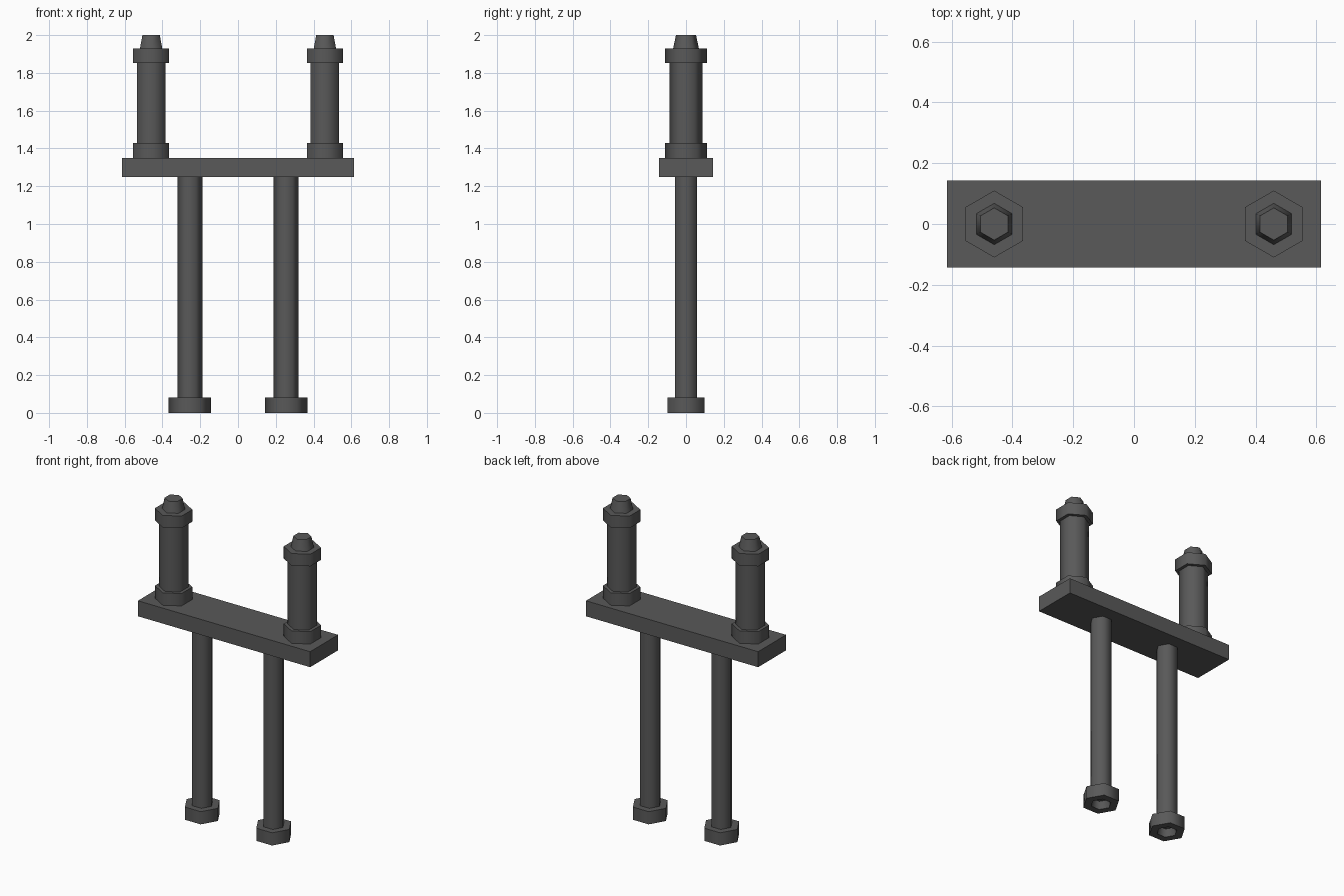
import bpy, bmesh
from math import pi, radians, cos, sin

cube = bpy.data.objects.get("Cube")
if cube:
    bpy.data.objects.remove(cube, do_unlink=True)

steel = bpy.data.materials.new("dark_grey_steel")
steel.use_nodes = True
colour = (0.1, 0.1, 0.1, 1)
steel.diffuse_color = colour
steel.node_tree.nodes["Principled BSDF"].inputs["Base Color"].default_value = colour


def finish(name, bm, location):
    bmesh.ops.recalc_face_normals(bm, faces=bm.faces)
    mesh = bpy.data.meshes.new(name)
    bm.to_mesh(mesh)
    bm.free()
    mesh.materials.append(steel)
    obj = bpy.data.objects.new(name, mesh)
    obj.location = location
    bpy.context.collection.objects.link(obj)
    return obj


def hex_turning(name, profile, x, turn):
    """Six-sided solid through (radius, height) rings, capped at both ends."""
    bm = bmesh.new()
    rings = [[bm.verts.new((r * cos(turn + i * pi / 3), r * sin(turn + i * pi / 3), z))
              for i in range(6)] for r, z in profile]
    for low, high in zip(rings, rings[1:]):
        for i in range(6):
            j = (i + 1) % 6
            bm.faces.new((low[i], low[j], high[j], high[i]))
    bm.faces.new(rings[0][::-1])
    bm.faces.new(rings[-1])
    obj = finish(name, bm, (x, 0, 0))
    # Soften the six sides while the steps and end caps stay crisp
    bpy.ops.object.select_all(action="DESELECT")
    obj.select_set(True)
    bpy.context.view_layer.objects.active = obj
    bpy.ops.object.shade_smooth_by_angle(angle=radians(62))


# Cross plate
bm = bmesh.new()
bmesh.ops.create_cube(bm, size=1)
bmesh.ops.scale(bm, vec=(1.23, 0.285, 0.1), verts=bm.verts)
finish("cross_plate", bm, (0, 0, 1.3))

# Long bolt: socket floor, socket rim, head, shaft
bolt = [(0.052, 0.05), (0.062, 0), (0.112, 0), (0.112, 0.082), (0.066, 0.082), (0.066, 1.25)]
# Upper post: lower collar, shaft, upper collar, tapered tip
post = [(0.11, 1.35), (0.11, 1.43), (0.087, 1.43), (0.087, 1.852),
        (0.11, 1.852), (0.11, 1.93), (0.068, 1.93), (0.053, 2.0)]

for side, sign in (("left", 1), ("right", -1)):
    hex_turning(f"{side}_long_bolt", bolt, sign * 0.255, 0)
    hex_turning(f"{side}_upper_post", post, sign * 0.46, pi / 6)
